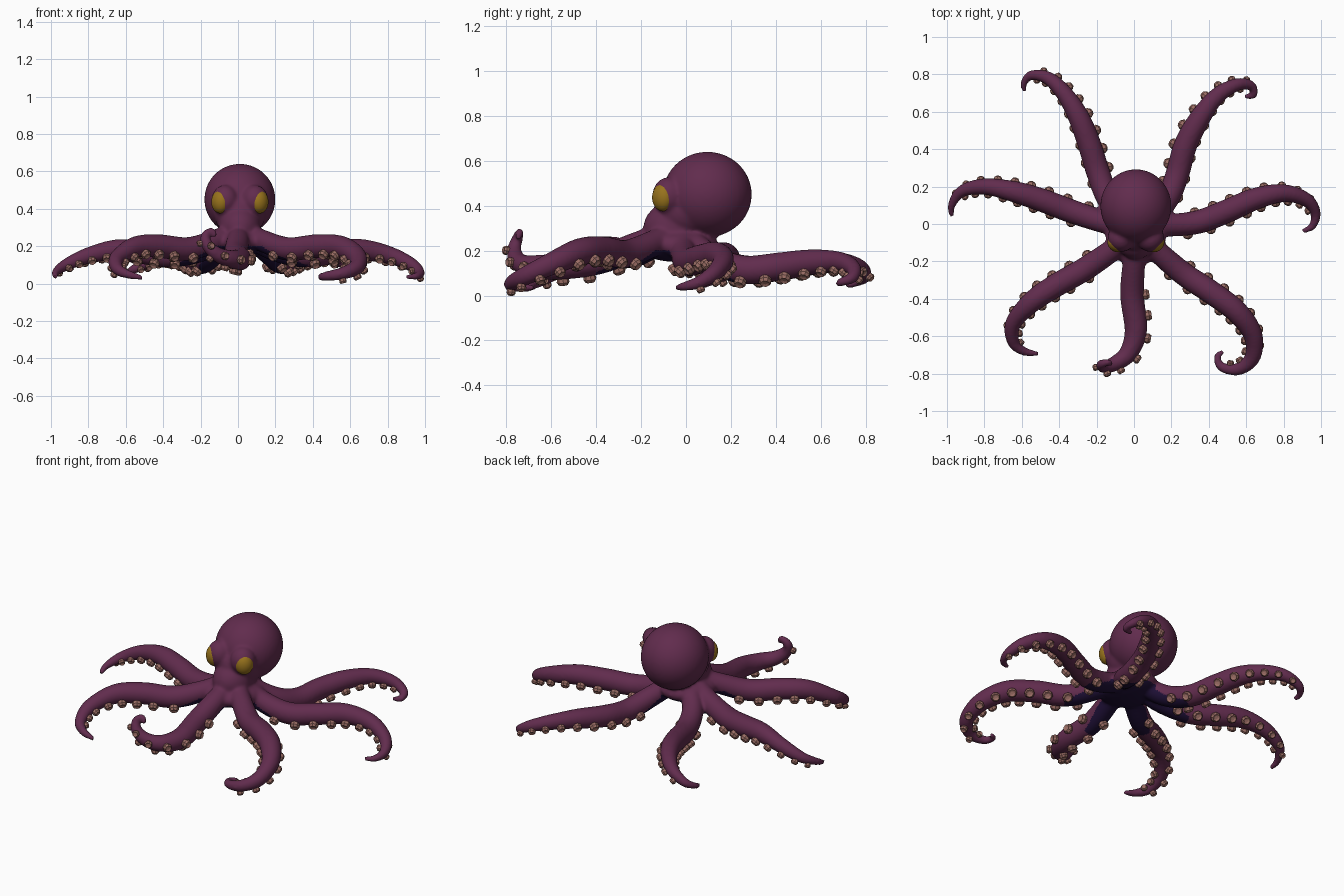
import bpy
import bmesh
import math
from mathutils import Vector, Matrix

cube = bpy.data.objects.get("Cube")
if cube:
    bpy.data.objects.remove(cube)


def material(name, rgb):
    mat = bpy.data.materials.new(name)
    mat.use_nodes = True
    mat.diffuse_color = (*rgb, 1)
    mat.node_tree.nodes["Principled BSDF"].inputs["Base Color"].default_value = (*rgb, 1)
    return mat


PURPLE = material("plum skin", (0.12, 0.025, 0.075))
DARK = material("dark indigo underside", (0.013, 0.005, 0.037))
TAN = material("tan suckers", (0.33, 0.155, 0.13))
GOLD = material("gold eyes", (0.31, 0.17, 0.012))

HUB = Vector((0.01, -0.04, 0.29))
body = bmesh.new()
suckers = bmesh.new()


def loft(bm, rings, sides):
    """Skin a closed tube through rings of (centre, u, v, radius)."""
    loops = []
    for centre, u, v, radius in rings:
        loop = []
        for i in range(sides):
            a = math.tau * i / sides
            loop.append(bm.verts.new(centre + (u * math.cos(a) + v * math.sin(a)) * radius))
        loops.append(loop)
    for low, high in zip(loops, loops[1:]):
        for i in range(sides):
            j = (i + 1) % sides
            bm.faces.new((low[i], low[j], high[j], high[i]))
    bm.faces.new(loops[0][::-1])
    bm.faces.new(loops[-1])


def ball(bm, centre, scale, turn=0.0):
    matrix = (Matrix.Translation(centre) @ Matrix.Rotation(turn, 4, "Z")
              @ Matrix.Diagonal((*scale, 1)))
    bmesh.ops.create_uvsphere(bm, u_segments=40, v_segments=24, radius=1, matrix=matrix)


def finish(bm, name, mats, smooth):
    bmesh.ops.recalc_face_normals(bm, faces=bm.faces[:])
    mesh = bpy.data.meshes.new(name)
    bm.to_mesh(mesh)
    bm.free()
    for mat in mats:
        mesh.materials.append(mat)
    for poly in mesh.polygons:
        poly.use_smooth = smooth
    obj = bpy.data.objects.new(name, mesh)
    bpy.context.collection.objects.link(obj)
    return obj


def spline(points, steps=10):
    """Catmull-Rom samples through the points."""
    pts = [points[0] * 2 - points[1]] + points + [points[-1] * 2 - points[-2]]
    out = []
    for a, b, c, d in zip(pts, pts[1:], pts[2:], pts[3:]):
        for i in range(steps):
            t = i / steps
            out.append((b * 2 + (c - a) * t + (a * 2 - b * 5 + c * 4 - d) * t * t
                        + (b * 3 - a - c * 3 + d) * t ** 3) / 2)
    return out + [points[-1]]


def thickness(f):
    """Arm radius along its length, from root to tip."""
    swell = 0.055 + 0.009 * math.sin(min(f / 0.7, 1) * math.pi)
    return swell if f < 0.5 else 0.013 + (swell - 0.013) * (1 - ((f - 0.5) / 0.5) ** 1.8)


def sucker(base, out, along, size):
    across = out.cross(along).normalized()
    profile = ((0.8, -0.7), (1.05, 0.45), (0.75, 0.95), (0.35, 0.75))
    loft(suckers, [(base + out * h * size, along, across, r * size) for r, h in profile], 8)


def arm(*coords, twist=0):
    """Tapering arm through x, y, z points, with two rows of suckers."""
    points = [Vector(c) for c in coords]
    lean = (points[0] - HUB) * 0.2
    path = spline([HUB + lean] + points)
    total = sum((b - a).length for a, b in zip(path, path[1:]))
    side, gone, due, row, rings = None, 0.0, 0.27, 1, []
    for i, p in enumerate(path):
        ahead = path[min(i + 1, len(path) - 1)]
        behind = path[max(i - 1, 0)]
        along = (ahead - behind).normalized()
        if side is None:
            side = along.cross(Vector((0, 0, 1)))
        side = (side - along * side.dot(along)).normalized()
        down = along.cross(side).normalized()
        gone += (p - behind).length
        radius = thickness(gone / total)
        rings.append((p, side, down, radius))
        if due < gone < total * 0.9:
            angle = math.radians(50 * row + twist)
            out = down * math.cos(angle) + side * math.sin(angle)
            sucker(p + out * radius, out, along, 0.011 + radius * 0.27)
            row = -row
            due = gone + 0.018 + radius * 0.4
    loft(body, rings, 20)


# Front arm, with its suckers rolled outwards and its tip curling up
arm((0, -.2, .23), (-.01, -.38, .16), (0.01, -.57, .13), (-.03, -.69, .13), (-.1, -.745, .15),
    (-.16, -.765, .2), (-.175, -.75, .255), (-.14, -.74, .28), (-.12, -.75, .25), twist=-35)
# Front arms on each side
arm((.14, -.16, .225), (.27, -.27, .185), (.42, -.37, .2), (.55, -.47, .195), (.635, -.59, .145),
    (.635, -.71, .09), (.56, -.775, .055), (.47, -.765, .04), (.445, -.71, .035), (.48, -.68, .035))
arm((-.13, -.15, .225), (-.27, -.245, .185), (-.42, -.33, .2), (-.55, -.42, .195),
    (-.645, -.53, .135), (-.645, -.63, .08), (-.59, -.68, .05), (-.51, -.695, .03))
# Side arms
arm((.17, -.01, .19), (.34, .01, .15), (.5, .07, .165), (.65, .135, .18), (.8, .165, .155),
    (.92, .13, .105), (.97, .06, .06), (.955, -.01, .04), (.9, -.04, .035))
arm((-.16, .01, .19), (-.34, .07, .15), (-.5, .13, .165), (-.65, .175, .18),
    (-.8, .2, .15), (-.92, .175, .1), (-.975, .1, .06), (-.975, .04, .035))
# Back arms
arm((.17, .12, .16), (.23, .26, .115), (.275, .42, .13), (.355, .57, .15), (.445, .685, .15),
    (.55, .745, .12), (.625, .74, .08), (.64, .69, .06), (.59, .68, .05))
arm((-.13, .12, .16), (-.19, .27, .115), (-.24, .43, .13), (-.3, .58, .15),
    (-.375, .7, .145), (-.46, .78, .12), (-.55, .795, .08), (-.59, .75, .055), (-.585, .71, .045))

# Head, neck and central hub
ball(body, (0.01, 0.095, 0.45), (0.19, 0.198, 0.19))
ball(body, (0.01, 0.0, 0.38), (0.14, 0.14, 0.13))
ball(body, (0.01, -0.05, 0.3), (0.115, 0.14, 0.12))
ball(body, (0.01, -0.04, 0.225), (0.165, 0.185, 0.075))

# Eyelids in the skin and an eye set in each
for s, label in ((1, "left"), (-1, "right")):
    facing = Vector((s, -1, 0)).normalized()
    turn = math.atan2(facing.y, facing.x)
    socket = Vector((0.01 + s * 0.08, -0.078, 0.445))
    ball(body, socket, (0.07, 0.073, 0.082), turn)
    eye = bmesh.new()
    # The thin axis of the eye points along its facing direction
    ball(eye, socket + facing * 0.035 - Vector((0, 0, 0.008)), (0.044, 0.052, 0.062), turn)
    finish(eye, label + "_eye", [GOLD], True)

# Fuse the skin into one smooth surface
skin = finish(body, "body_and_arms", [PURPLE, DARK], True)
remesh = skin.modifiers.new("fuse", "REMESH")
remesh.mode = "VOXEL"
remesh.voxel_size = 0.009
relax = skin.modifiers.new("relax", "SMOOTH")
relax.factor = 0.5
relax.iterations = 10
graph = bpy.context.evaluated_depsgraph_get()
fused = bpy.data.meshes.new_from_object(skin.evaluated_get(graph))
skin.modifiers.clear()
skin.data = fused
fused.materials.clear()
for mat in (PURPLE, DARK):
    fused.materials.append(mat)

# Dark underside where the arms meet
for poly in fused.polygons:
    poly.use_smooth = True
    c = poly.center
    reach = math.hypot(c.x - HUB.x, c.y - HUB.y)
    under = c.z < 0.2 and poly.normal.z < -0.15 - max(0, reach - 0.2) * 4
    poly.material_index = 1 if under and reach < 0.36 else 0

finish(suckers, "suckers", [TAN], False)
